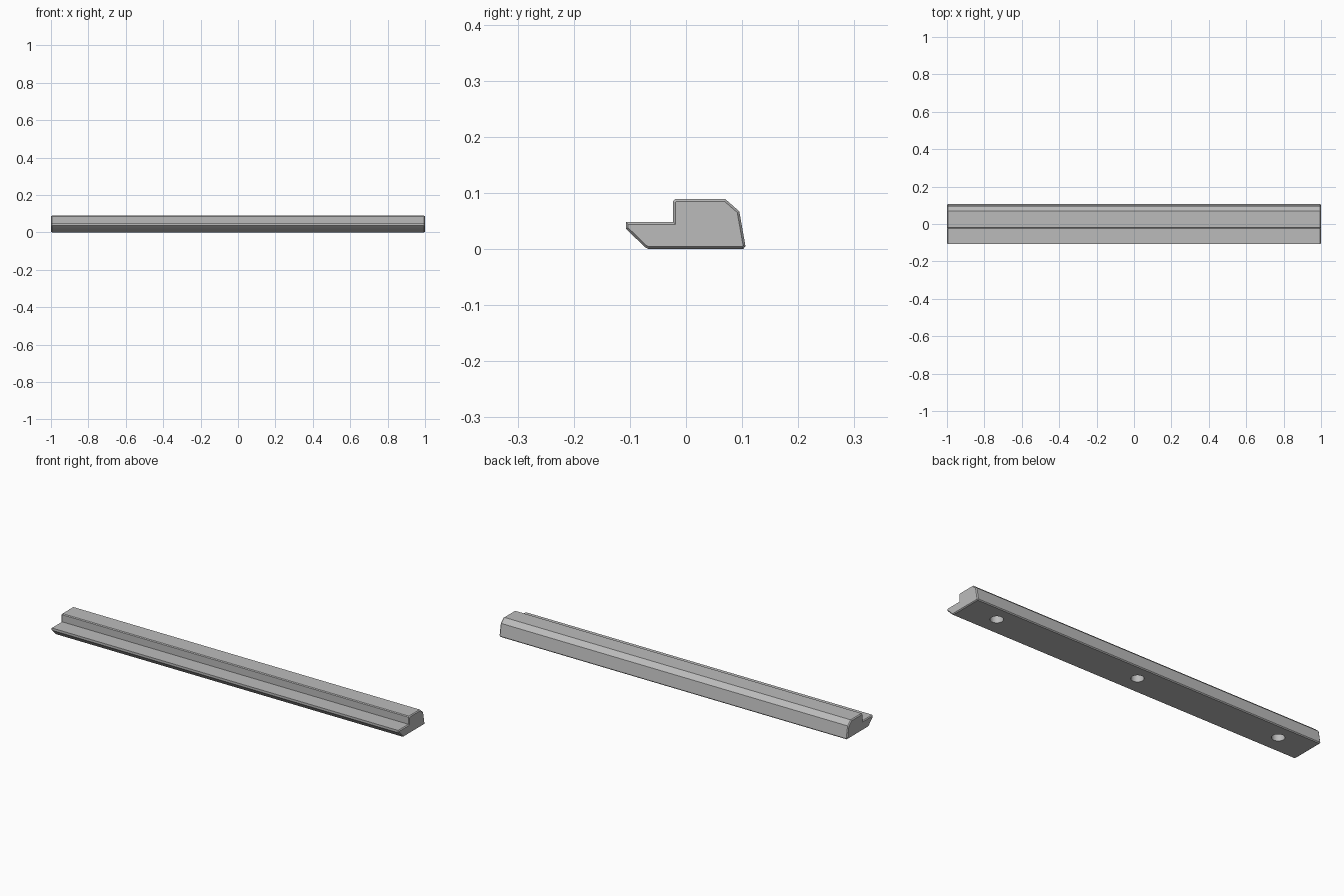
import bpy
import bmesh
from math import radians
from mathutils import Matrix

cube = bpy.data.objects.get("Cube")
if cube:
    bpy.data.objects.remove(cube, do_unlink=True)

HALF = 1.0
CHAMFER = 0.005
HOLE_X = 0.82
HOLE_Y = 0.024
HOLE_RADIUS = 0.03
HOLE_DEPTH = 0.055

# Single grey material
grey = bpy.data.materials.new("light grey")
grey.use_nodes = True
colour = (0.5, 0.5, 0.5, 1)
grey.diffuse_color = colour
grey.node_tree.nodes["Principled BSDF"].inputs["Base Color"].default_value = colour


def add_object(name, bm):
    mesh = bpy.data.meshes.new(name)
    bmesh.ops.recalc_face_normals(bm, faces=bm.faces)
    bm.to_mesh(mesh)
    bm.free()
    mesh.materials.append(grey)
    obj = bpy.data.objects.new(name, mesh)
    bpy.context.collection.objects.link(obj)
    return obj


# Stepped rail profile as (y, z), from the front lip round to the back
profile = [
    (-0.107, 0.036), (-0.073, 0.003), (-0.067, 0.0), (0.102, 0.0),
    (0.106, 0.005), (0.095, 0.067), (0.07, 0.089), (-0.019, 0.089),
    (-0.023, 0.085), (-0.023, 0.048), (-0.107, 0.048),
]
bm = bmesh.new()
start = HALF - CHAMFER
end = bm.faces.new([bm.verts.new((-start, y, z)) for y, z in profile])
extruded = bmesh.ops.extrude_face_region(bm, geom=[end], use_keep_orig=True)["geom"]
bmesh.ops.translate(bm, vec=(2 * start, 0, 0),
                    verts=[v for v in extruded if isinstance(v, bmesh.types.BMVert)])
bmesh.ops.recalc_face_normals(bm, faces=bm.faces)

# Chamfered ends
caps = [f for f in bm.faces if abs(f.normal.x) > 0.9]
bmesh.ops.inset_individual(bm, faces=caps, thickness=0.004, depth=CHAMFER,
                           use_even_offset=True)
rail = add_object("rail", bm)

# Three blind holes in the underside
bm = bmesh.new()
for x in (-HOLE_X, 0, HOLE_X):
    bmesh.ops.create_cone(bm, cap_ends=True, segments=48, radius1=HOLE_RADIUS,
                          radius2=HOLE_RADIUS, depth=2 * HOLE_DEPTH,
                          matrix=Matrix.Translation((x, HOLE_Y, 0)))
cutter = add_object("hole_cutter", bm)
cutter.hide_render = True

cut = rail.modifiers.new("holes", 'BOOLEAN')
cut.operation = 'DIFFERENCE'
cut.solver = 'EXACT'
cut.object = cutter
bpy.ops.object.select_all(action='DESELECT')
bpy.context.view_layer.objects.active = rail
rail.select_set(True)
bpy.ops.object.modifier_apply(modifier=cut.name)
bpy.data.objects.remove(cutter, do_unlink=True)
bpy.ops.object.shade_smooth_by_angle(angle=radians(20))
